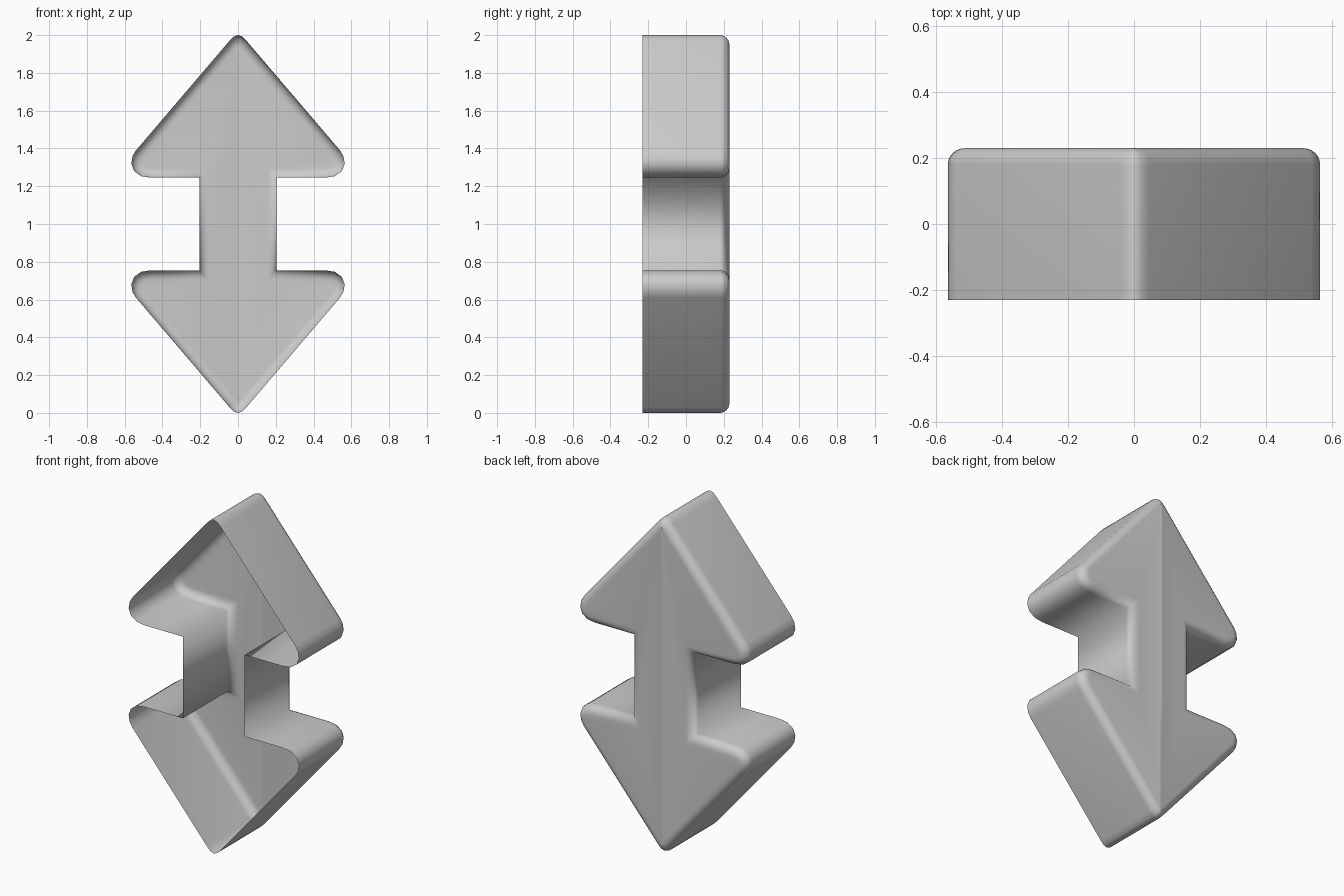
import bpy, bmesh, math
from mathutils import Vector

if "Cube" in bpy.data.objects:
    bpy.data.objects.remove(bpy.data.objects["Cube"])

FRONT, BACK, ROUND, STEPS = -0.23, 0.23, 0.05, 6

# quarter outline (right side, upper half), from the tip down to the shaft
quarter = [(0.022, 1.993), (0.045, 1.970), (0.540, 1.390), (0.558, 1.360),
           (0.565, 1.320), (0.550, 1.280), (0.512, 1.253), (0.460, 1.245),
           (0.205, 1.245)]
right = [(0, 2.0)] + quarter + [(x, 2 - z) for x, z in reversed(quarter)]
left = [(0, 0.0)] + [(-x, z) for x, z in reversed(right[1:])]
outline = [Vector(p) for p in right + left]          # clockwise


def inset(points, d):
    """Move every point inward by d, keeping the sides parallel."""
    out = []
    for i, p in enumerate(points):
        a = (p - points[i - 1]).normalized()
        b = (points[(i + 1) % len(points)] - p).normalized()
        na, nb = Vector((a.y, -a.x)), Vector((b.y, -b.x))
        m = (na + nb).normalized()
        out.append(p + m * d / m.dot(na))
    return out


bm = bmesh.new()

# open front rim, then a quarter-round edge into the back face
levels = [(FRONT, 0)]
for s in range(STEPS + 1):
    t = math.pi / 2 * s / STEPS
    levels.append((BACK - ROUND + ROUND * math.sin(t), ROUND * (1 - math.cos(t))))
rings = [[bm.verts.new((p.x, y, p.y)) for p in inset(outline, d)] for y, d in levels]

n = len(outline)
for r0, r1 in zip(rings, rings[1:]):
    for i in range(n):
        j = (i + 1) % n
        bm.faces.new((r0[i], r0[j], r1[j], r1[i]))

# back face; the front stays open
bm.faces.new(rings[-1])
bm.normal_update()
if bm.faces[:][-1].normal.y < 0:
    bmesh.ops.reverse_faces(bm, faces=bm.faces[:])
bmesh.ops.recalc_face_normals(bm, faces=bm.faces[:])
bm.normal_update()
bm.faces.ensure_lookup_table()
if bm.faces[-1].normal.y < 0:
    bmesh.ops.reverse_faces(bm, faces=bm.faces[:])

mesh = bpy.data.meshes.new("double_arrow_shell")
bm.to_mesh(mesh)
bm.free()
shell = bpy.data.objects.new("double_arrow_shell", mesh)
bpy.context.collection.objects.link(shell)
for poly in mesh.polygons:
    poly.use_smooth = True
